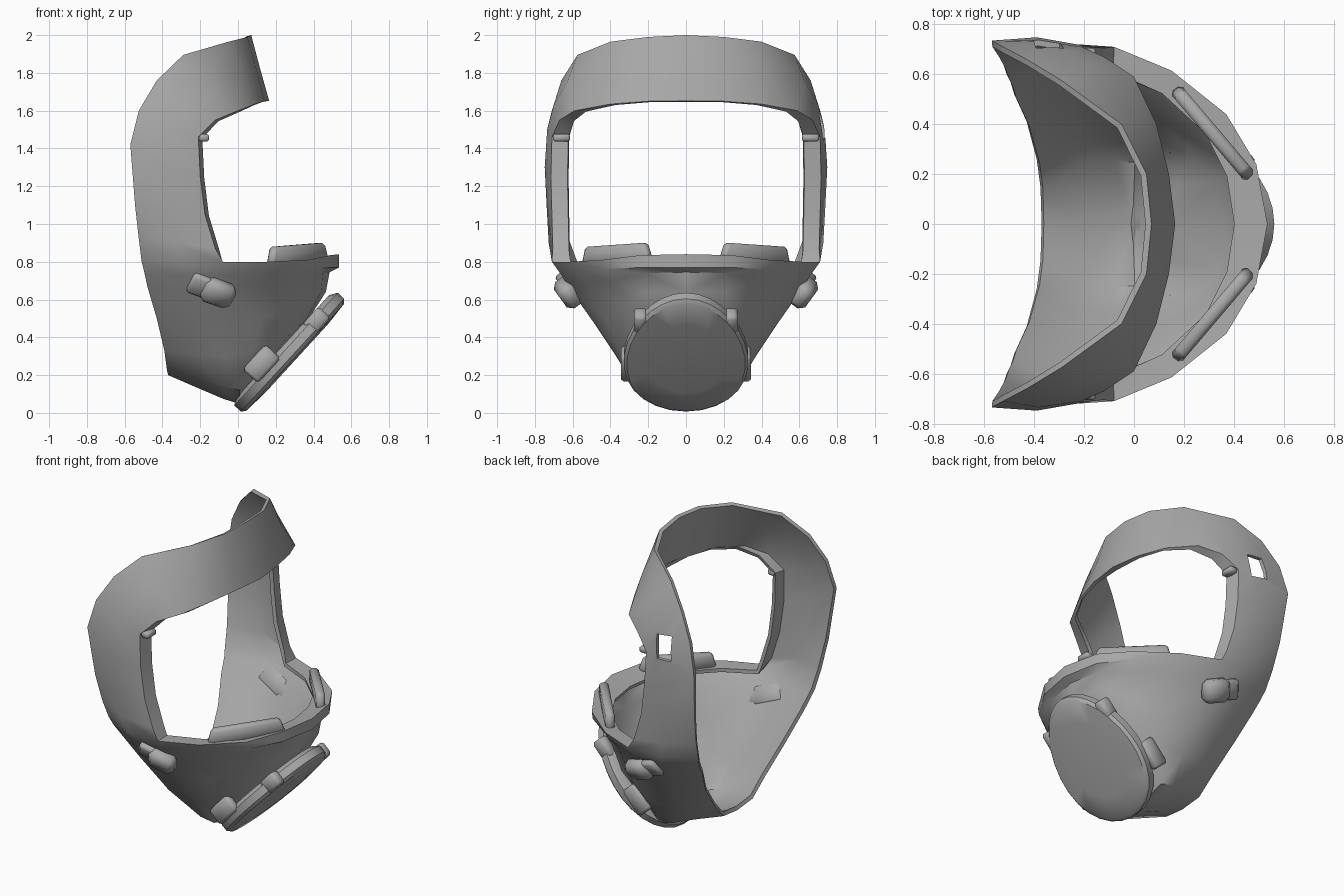
import bpy, bmesh, math
from mathutils import Vector, Matrix

if "Cube" in bpy.data.objects:
    bpy.data.objects.remove(bpy.data.objects["Cube"])

grey = bpy.data.materials.new("mid grey rubber")
grey.diffuse_color = (0.4, 0.4, 0.4, 1)
grey.use_nodes = True
grey.node_tree.nodes["Principled BSDF"].inputs["Base Color"].default_value = grey.diffuse_color


def make(name, bm, angle=40):
    me = bpy.data.meshes.new(name)
    bm.to_mesh(me)
    bm.free()
    ob = bpy.data.objects.new(name, me)
    bpy.context.collection.objects.link(ob)
    me.materials.append(grey)
    return finish(ob, angle)


def finish(ob, angle):
    bpy.ops.object.select_all(action='DESELECT')
    ob.select_set(True)
    bpy.context.view_layer.objects.active = ob
    bpy.ops.object.shade_smooth_by_angle(angle=math.radians(angle))
    return ob


def box(name, centre, size, rot, bevel=0.012, sides=(1, -1), taper=1.0):
    """Bevelled block on the +y side, repeated on the -y side."""
    for s in sides:
        bm = bmesh.new()
        bmesh.ops.create_cube(bm, size=1)
        for v in bm.verts:
            k = taper if v.co.z > 0 else 1
            v.co = Vector((v.co.x * size[0] * k, v.co.y * size[1], v.co.z * size[2]))
        if bevel:
            bmesh.ops.bevel(bm, geom=bm.edges[:], offset=bevel, segments=1, affect='EDGES')
        bmesh.ops.transform(bm, matrix=Matrix.Translation(centre) @ rot.to_4x4(), verts=bm.verts)
        if s < 0:
            for v in bm.verts:
                v.co.y = -v.co.y
            bmesh.ops.reverse_faces(bm, faces=bm.faces)
        ob = make(name + ("_left" if s > 0 else "_right"), bm, 50)
    return ob


# --- mask shell: frame sections (rear rim, middle, front edge), top centre to cheek
frame = [
    [(.07, 0, 2.0), (.115, 0, 1.83), (.165, 0, 1.652)],
    [(.05, .2, 1.99), (.095, .21, 1.83), (.14, .2, 1.65)],
    [(-.05, .4, 1.965), (.02, .42, 1.8), (.09, .4, 1.635)],
    [(-.29, .575, 1.895), (-.16, .63, 1.75), (0, .59, 1.6)],
    [(-.43, .66, 1.76), (-.29, .7, 1.63), (-.12, .67, 1.55)],
    [(-.525, .71, 1.6), (-.38, .735, 1.5), (-.21, .71, 1.46)],
    [(-.57, .735, 1.42), (-.39, .748, 1.3), (-.2, .715, 1.25)],
    [(-.545, .69, 1.1), (-.36, .737, 1.08), (-.175, .71, 1.05)],
    [(-.525, .645, .92), (-.33, .727, .9), (-.12, .705, .87)],
]
# lower mask rows, rear rim to front centre, from the lip down to the keel
lower = [
    [(-.51, .6, .8), (-.3, .71, .8), (-.08, .71, .8), (.15, .615, .8),
     (.37, .44, .81), (.49, .24, .835), (.535, 0, .84)],
    [(-.495, .57, .74), (-.29, .66, .73), (-.08, .66, .73), (.15, .58, .75),
     (.37, .43, .76), (.49, .24, .77), (.535, 0, .77)],
    [(-.48, .52, .67), (-.28, .61, .65), (-.08, .61, .65), (.13, .52, .68),
     (.34, .38, .7), (.45, .22, .74), (.485, 0, .745)],
    [(-.43, .41, .5), (-.25, .48, .48), (-.08, .49, .48), (.12, .43, .5),
     (.32, .31, .57), (.44, .2, .64), (.465, 0, .64)],
    [(-.39, .26, .33), (-.24, .37, .31), (-.07, .37, .3), (.08, .35, .33),
     (.26, .29, .4), (.365, .18, .5), (.375, 0, .5)],
    [(-.375, .15, .22), (-.22, .24, .19), (-.08, .27, .14), (.01, .26, .12),
     (.1, .24, .19), (.16, .15, .25), (.16, 0, .25)],
    [(-.37, 0, .2), (-.22, 0, .135), (-.08, 0, .075), (0, 0, .05),
     (.03, 0, .09), (.06, 0, .13), (.1, 0, .18)],
]


def flange(p):
    s = p[1] / .7
    return (p[0] + .02 * s - .035 * (1 - s), p[1] * (1 - .12 * s), p[2] - .005)


def lip_inner(p):
    t = max(0, (p[0] + .08) / .615) ** 2      # wider and lower toward the nose
    k = .86 - .07 * t
    return (-.1 + (p[0] + .1) * k, p[1] * k, p[2] - .04 * t)


bm = bmesh.new()
for s in (1, -1):
    grids = [[r + [flange(r[2])] for r in frame] + [lower[0][:3] + [lip_inner(lower[0][2])]],
             lower,
             [[lip_inner(p) for p in lower[0][2:]], lower[0][2:]]]
    for g in grids:
        vs = [[bm.verts.new((p[0], p[1] * s, p[2])) for p in row] for row in g]
        for a, b in zip(vs, vs[1:]):
            for i in range(len(a) - 1):
                bm.faces.new((a[i], a[i + 1], b[i + 1], b[i]))
bmesh.ops.remove_doubles(bm, verts=bm.verts, dist=1e-4)
bmesh.ops.recalc_face_normals(bm, faces=bm.faces)
bm.normal_update()
side = max(bm.faces, key=lambda f: f.calc_center_median().y)
if side.normal.y < 0:
    bmesh.ops.reverse_faces(bm, faces=bm.faces)
shell = make("mask_shell", bm)
sol = shell.modifiers.new("thickness", 'SOLIDIFY')
sol.thickness = 0.025
sol.offset = -1

# strap slot cut through one side of the frame
cutter = box("slot_cutter", (-.345, .72, 1.525), (.11, .3, .15),
             Matrix.Rotation(math.radians(6), 3, 'Y'), 0, (1,))
cutter.hide_render = True
cut = shell.modifiers.new("slot", 'BOOLEAN')
cut.object = cutter
cut.operation = 'DIFFERENCE'
cut.solver = 'EXACT'
bpy.ops.object.select_all(action='DESELECT')
shell.select_set(True)
bpy.context.view_layer.objects.active = shell
bpy.ops.object.convert(target='MESH')
bpy.data.objects.remove(cutter)
finish(shell, 55)

# --- filter cover: tilted egg-shaped disc
u = Vector((.675, 0, .737)).normalized()
n = Vector((u.z, 0, -u.x))
c = Vector((.28, 0, .314))
N = 28
bm = bmesh.new()
rings = []
for k, h in ((.9, -.06), (1, -.035), (1, .012), (.95, .03), (.6, .04)):
    ring = []
    for i in range(N):
        a = 2 * math.pi * i / N
        w = .328 * math.sin(a) * (1 - .13 * math.cos(a))
        ring.append(bm.verts.new(c + u * (.405 * k * math.cos(a)) + Vector((0, w * k, 0)) + n * h))
    rings.append(ring)
for a, b in zip(rings, rings[1:]):
    for i in range(N):
        j = (i + 1) % N
        bm.faces.new((a[i], a[j], b[j], b[i]))
bm.faces.new(rings[0])
bm.faces.new(rings[-1])
bmesh.ops.recalc_face_normals(bm, faces=bm.faces)
make("filter_cover", bm)

# --- fittings, mirrored left and right
tilt = Matrix.Rotation(-math.atan2(.737, .675), 3, 'Y')
cheek = Matrix.Rotation(math.radians(-36), 3, 'X') @ Matrix.Rotation(math.radians(24), 3, 'Y')
pad = Matrix.Rotation(math.atan2(-.33, .28), 3, 'Z') @ Matrix.Rotation(math.radians(-3), 3, 'Y')
box("lip_pad", (.315, .365, .84), (.48, .055, .1), pad, .015, taper=.86)
box("strap_buckle", (-.165, .62, .665), (.19, .06, .12), cheek, .012)
box("buckle_cap", (-.105, .625, .635), (.17, .1, .14), cheek, .03)
box("frame_tab", (-.18, .66, 1.457), (.055, .09, .04), Matrix.Identity(3), .01)
box("cover_clip", (.415, .24, .485), (.13, .07, .09), tilt, .015)
box("cover_hinge", (.125, .315, .26), (.18, .06, .11), tilt, .015)
